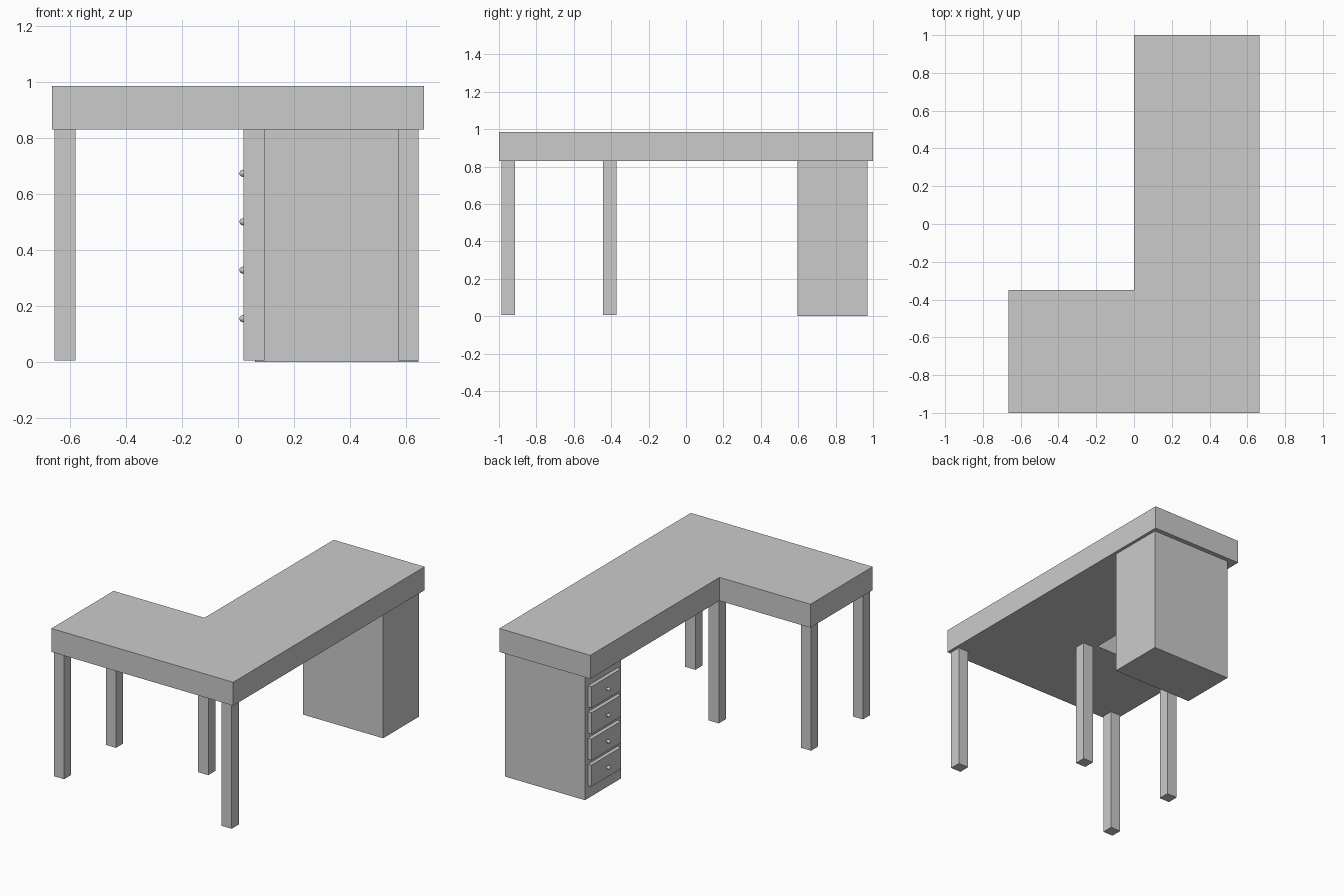
import bpy, bmesh
from math import pi

if "Cube" in bpy.data.objects:
    bpy.data.objects.remove(bpy.data.objects["Cube"])


def finish(name, bm):
    bmesh.ops.recalc_face_normals(bm, faces=bm.faces)
    mesh = bpy.data.meshes.new(name)
    bm.to_mesh(mesh)
    bm.free()
    obj = bpy.data.objects.new(name, mesh)
    bpy.context.collection.objects.link(obj)
    return obj


def prism(name, outline, z0, z1):
    bm = bmesh.new()
    face = bm.faces.new([bm.verts.new((x, y, z0)) for x, y in outline])
    top = bmesh.ops.extrude_face_region(bm, geom=[face], use_keep_orig=True)
    verts = [g for g in top["geom"] if isinstance(g, bmesh.types.BMVert)]
    bmesh.ops.translate(bm, verts=verts, vec=(0, 0, z1 - z0))
    return finish(name, bm)


def box(name, x0, x1, y0, y1, z0, z1):
    return prism(name, [(x0, y0), (x1, y0), (x1, y1), (x0, y1)], z0, z1)


# L-shaped top
prism("desk_top", [(-0.665, -1), (0.665, -1), (0.665, 1), (0, 1),
                   (0, -0.35), (-0.665, -0.35)], 0.83, 0.985)

# Four square legs
HALF = 0.037
for name, x, y in [("front_left_leg", -0.618, -0.95),
                   ("back_left_leg", -0.618, -0.408),
                   ("front_right_leg", 0.608, -0.95),
                   ("inner_corner_leg", 0.057, -0.408)]:
    box(name, x - HALF, x + HALF, y - HALF, y + HALF, 0.006, 0.83)

# Drawer cabinet under the long arm
box("cabinet", 0.06, 0.645, 0.595, 0.97, 0, 0.83)

# Drawer fronts, each with a lathed round knob facing -x
KNOB_PROFILE = [(0.036, 0.006), (0.027, 0.006), (0.024, 0.011), (0.017, 0.013),
                (0.010, 0.010), (0.006, 0.005), (0.005, 0)]
YC = 0.7825
for i in range(4):
    z = 0.155 + i * 0.173
    box(f"drawer_front_{i + 1}", 0.035, 0.06, YC - 0.155, YC + 0.155, z - 0.071, z + 0.071)
    bm = bmesh.new()
    pts = [bm.verts.new((x, YC + r, z)) for x, r in KNOB_PROFILE]
    edges = [bm.edges.new(pair) for pair in zip(pts, pts[1:])]
    bmesh.ops.spin(bm, geom=pts + edges, cent=(0, YC, z), axis=(1, 0, 0),
                   angle=2 * pi, steps=16)
    bmesh.ops.remove_doubles(bm, verts=bm.verts, dist=0.0001)
    knob = finish(f"drawer_knob_{i + 1}", bm)
    knob.data.shade_smooth()
